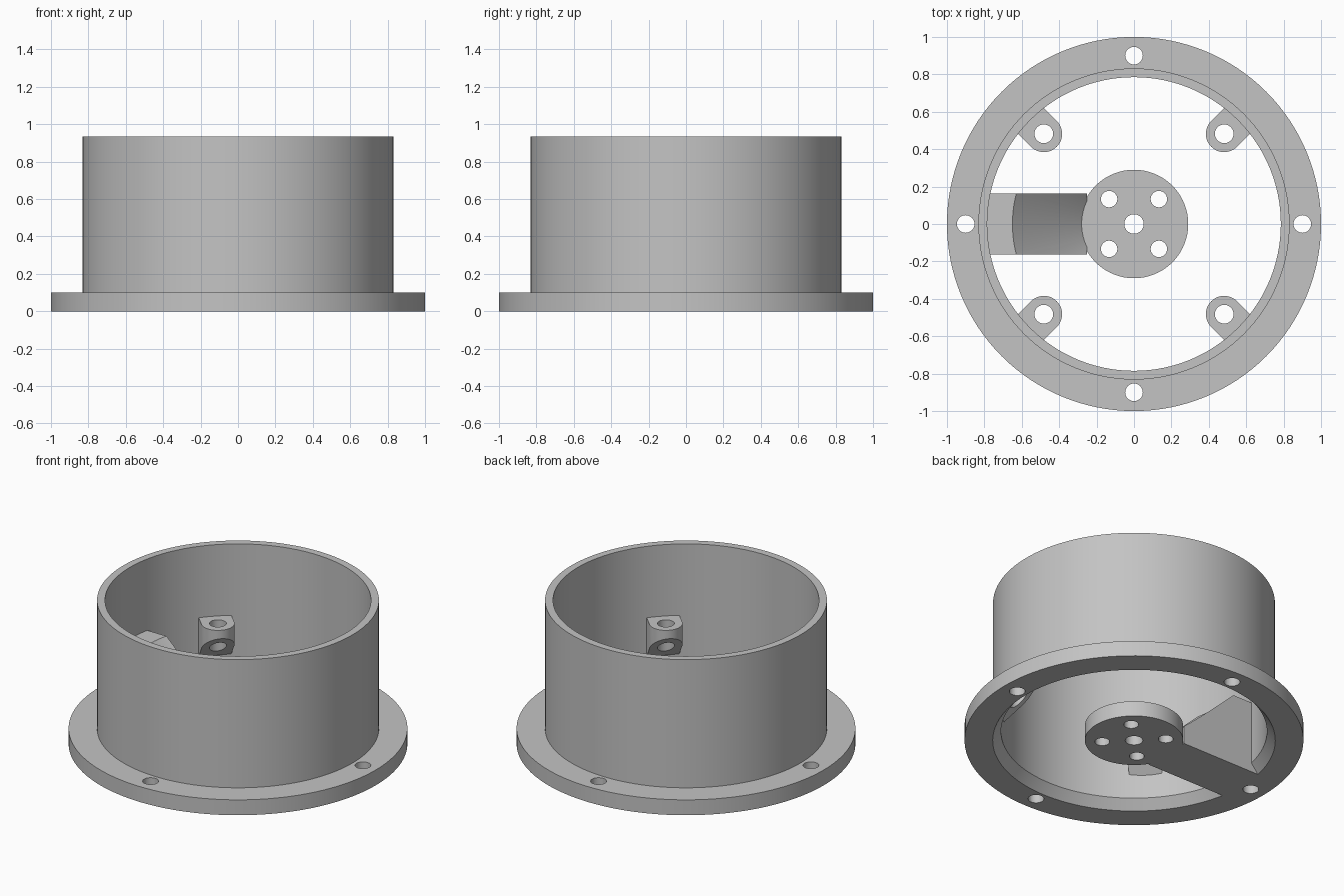
import bpy, bmesh
from math import sin, cos, pi, radians

if "Cube" in bpy.data.objects:
    bpy.data.objects.remove(bpy.data.objects["Cube"], do_unlink=True)

grey = bpy.data.materials.new("light_grey")
grey.use_nodes = True
grey.diffuse_color = (0.55, 0.55, 0.55, 1)
grey.node_tree.nodes["Principled BSDF"].inputs["Base Color"].default_value = grey.diffuse_color

SEG = 128
LUG_TOP = 0.47


def finish(bm, name):
    bmesh.ops.remove_doubles(bm, verts=bm.verts, dist=1e-5)
    bmesh.ops.recalc_face_normals(bm, faces=bm.faces)
    mesh = bpy.data.meshes.new(name)
    bm.to_mesh(mesh)
    bm.free()
    mesh.materials.append(grey)
    ob = bpy.data.objects.new(name, mesh)
    bpy.context.collection.objects.link(ob)
    return ob


def lathe(name, profile, closed=True):
    """Spin an (r, z) profile about the z axis."""
    bm = bmesh.new()
    vs = [bm.verts.new((r, 0, z)) for r, z in profile]
    pairs = list(zip(vs, vs[1:])) + ([(vs[-1], vs[0])] if closed else [])
    edges = [bm.edges.new(p) for p in pairs]
    bmesh.ops.spin(bm, geom=vs + edges, axis=(0, 0, 1), cent=(0, 0, 0),
                   angle=2 * pi, steps=SEG, use_merge=True)
    return finish(bm, name)


def prism(name, outline, z0, z1):
    """Extrude an (x, y) outline; z0 may depend on the point."""
    bm = bmesh.new()
    low = [bm.verts.new((x, y, z0(x, y))) for x, y in outline]
    top = [bm.verts.new((x, y, z1)) for x, y in outline]
    bm.faces.new(low)
    bm.faces.new(top)
    for i in range(len(low)):
        j = (i + 1) % len(low)
        bm.faces.new((low[i], low[j], top[j], top[i]))
    return finish(bm, name)


def drills(spots):
    """One cutter made of round pins at (x, y, radius)."""
    bm = bmesh.new()
    for x, y, r in spots:
        geo = bmesh.ops.create_cone(bm, cap_ends=True, segments=32,
                                    radius1=r, radius2=r, depth=2)
        bmesh.ops.translate(bm, verts=geo["verts"], vec=(x, y, 0))
    return finish(bm, "hole_cutter")


def boolean(ob, cutter, operation):
    mod = ob.modifiers.new("cut", "BOOLEAN")
    mod.operation, mod.solver, mod.object = operation, "EXACT", cutter
    activate(ob)
    bpy.ops.object.modifier_apply(modifier=mod.name)
    bpy.data.objects.remove(cutter, do_unlink=True)


def activate(ob):
    bpy.ops.object.select_all(action="DESELECT")
    ob.select_set(True)
    bpy.context.view_layer.objects.active = ob


def smooth(ob):
    activate(ob)
    bpy.ops.object.shade_smooth_by_angle(angle=radians(25))


# Flanged tube with a chamfered lower mouth
housing = lathe("flanged_housing", [
    (0.834, 0), (1, 0), (1, 0.1), (0.832, 0.1),
    (0.832, 0.935), (0.785, 0.935), (0.785, 0.06)])
boolean(housing, drills([(0.9 * cos(a), 0.9 * sin(a), 0.047)
                         for a in (0, pi / 2, pi, 3 * pi / 2)]), "DIFFERENCE")
smooth(housing)

# Central mounting disc with five holes
disc = lathe("centre_disc", [(0, 0), (0.29, 0), (0.29, 0.1), (0, 0.1)], closed=False)
holes = [(x, y, 0.044) for x in (-0.133, 0.133) for y in (-0.133, 0.133)]
boolean(disc, drills(holes + [(0, 0, 0.052)]), "DIFFERENCE")
smooth(disc)

# Arm from the disc to the wall, rising as a conical ramp to a flat ledge
arm = prism("ramp_arm", [(-0.25, -0.163), (-0.25, 0.163), (-0.9, 0.163), (-0.9, -0.163)],
            lambda x, y: -0.1, 0.8)
bowl = lathe("arm_envelope", [
    (0, 0), (0.84, 0), (0.84, 0.06), (0.81, 0.08), (0.81, LUG_TOP),
    (0.65, LUG_TOP), (0.28, 0.1), (0, 0.1)], closed=False)
boolean(arm, bowl, "INTERSECT")
smooth(arm)

# Four screw lugs with sloped undersides
mid, rad = 0.682, 0.098
arc = [(mid + rad * cos(a), rad * sin(a))
       for a in (pi / 2 + pi * i / 24 for i in range(25))]
for i, side in enumerate(("back_left", "back_right", "front_right", "front_left")):
    lug = prism("screw_lug_" + side, arc + [(0.8, -rad), (0.8, rad)],
                lambda x, y: 0.415 - (x - mid + rad), LUG_TOP)
    boolean(lug, drills([(mid, 0, 0.05)]), "DIFFERENCE")
    lug.rotation_euler.z = pi / 4 + i * pi / 2
    smooth(lug)
